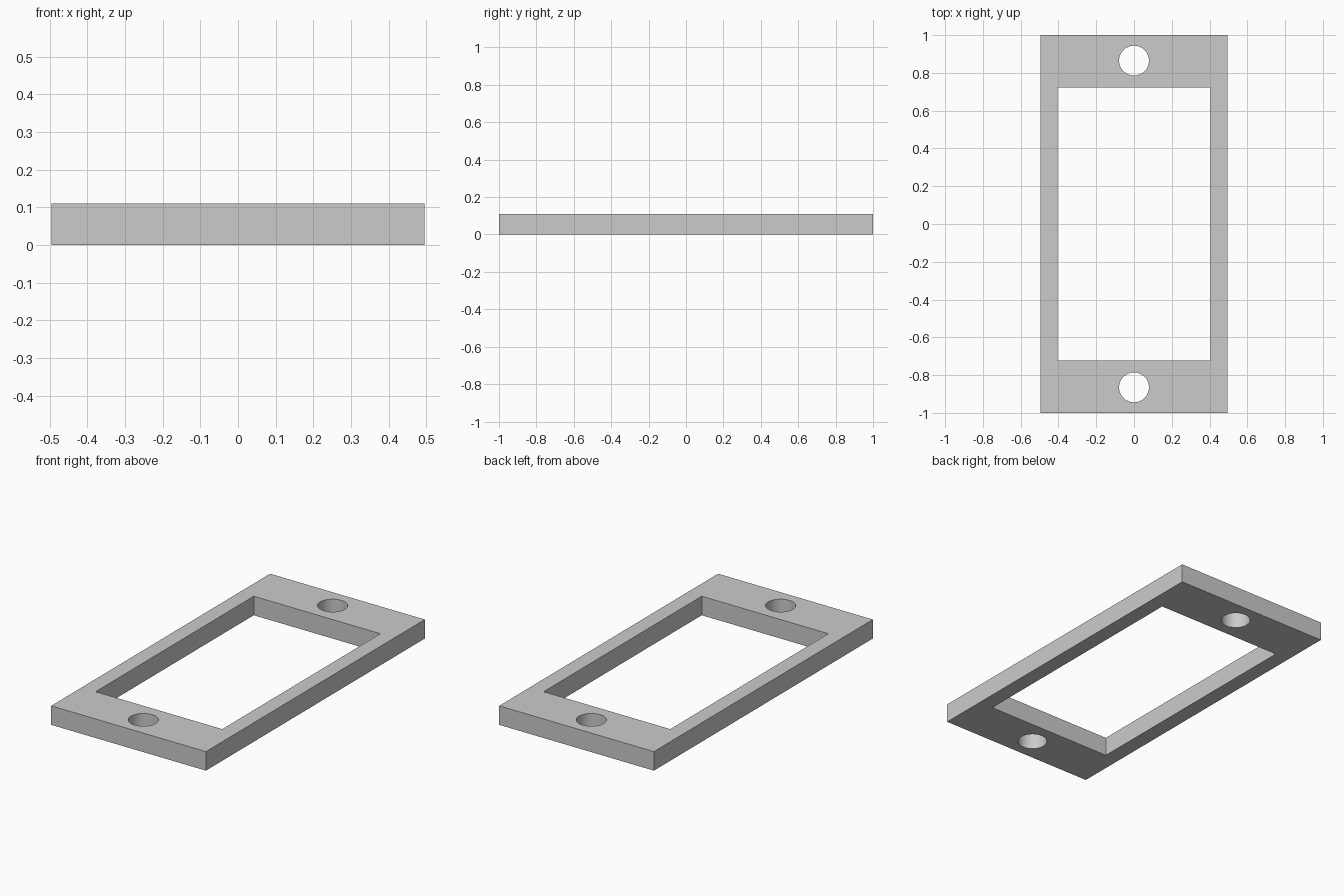
import bpy
import math

if "Cube" in bpy.data.objects:
    bpy.data.objects.remove(bpy.data.objects["Cube"], do_unlink=True)

WIDTH, LENGTH, HEIGHT = 0.99, 2.0, 0.11
OPEN_WIDTH, OPEN_LENGTH = 0.81, 1.445
HOLE_RADIUS, HOLE_Y = 0.079, 0.865

# Single grey material
grey = bpy.data.materials.new("light grey")
grey.use_nodes = True
colour = (0.6, 0.6, 0.6, 1)
grey.diffuse_color = colour
grey.node_tree.nodes["Principled BSDF"].inputs["Base Color"].default_value = colour


def box(name, width, length, height):
    bpy.ops.mesh.primitive_cube_add(size=1, location=(0, 0, HEIGHT / 2))
    obj = bpy.context.object
    obj.name = name
    obj.scale = (width, length, height)
    bpy.ops.object.transform_apply(location=True, rotation=False, scale=True)
    obj.data.materials.append(grey)
    return obj


# Flat plate, then cutters for the window and the two screw holes
frame = box("mounting_frame", WIDTH, LENGTH, HEIGHT)
cutters = [box("window_cutter", OPEN_WIDTH, OPEN_LENGTH, HEIGHT * 3)]
for side in (-1, 1):
    bpy.ops.mesh.primitive_cylinder_add(
        vertices=64, radius=HOLE_RADIUS, depth=HEIGHT * 3,
        location=(0, side * HOLE_Y, HEIGHT / 2))
    hole = bpy.context.object
    hole.name = "screw_hole_cutter"
    hole.data.materials.append(grey)
    cutters.append(hole)

# Cut each opening and remove its cutter
bpy.ops.object.select_all(action="DESELECT")
bpy.context.view_layer.objects.active = frame
frame.select_set(True)
for cutter in cutters:
    cutter.hide_render = True
    cut = frame.modifiers.new("cut", "BOOLEAN")
    cut.operation = "DIFFERENCE"
    cut.solver = "EXACT"
    cut.object = cutter
    bpy.ops.object.modifier_apply(modifier=cut.name)
    bpy.data.objects.remove(cutter, do_unlink=True)

# Smooth hole walls, crisp outer edges
bpy.ops.object.shade_smooth_by_angle(angle=math.radians(30))
